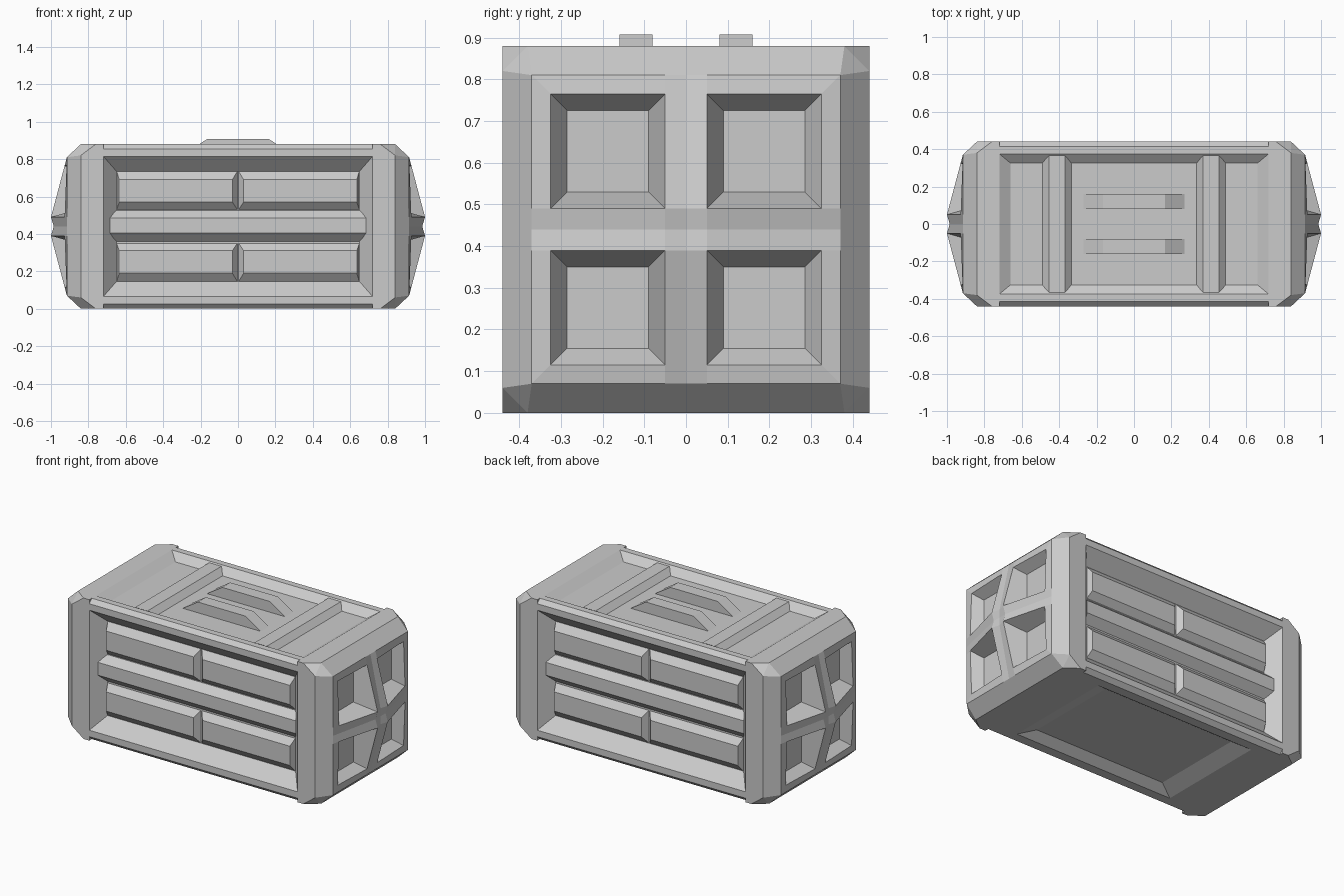
import bpy, bmesh
from mathutils import Vector

if "Cube" in bpy.data.objects:
    bpy.data.objects.remove(bpy.data.objects["Cube"])

CZ = 0.44  # height of the crate's centre line

# Each side maps (u, v, distance from centre) to world space
SIDES = {
    "front": lambda u, v, w: (u, -w, v + CZ),
    "back": lambda u, v, w: (u, w, v + CZ),
    "top": lambda u, v, w: (u, v, CZ + w),
    "bottom": lambda u, v, w: (u, v, CZ - w),
}


def make_object(name, bm):
    me = bpy.data.meshes.new(name)
    bm.to_mesh(me)
    bm.free()
    ob = bpy.data.objects.new(name, me)
    bpy.context.collection.objects.link(ob)
    return ob


def frustum(name, side, low, w0, high, w1):
    """Block between two rectangles (u0, u1, v0, v1) at depths w0 and w1."""
    bm = bmesh.new()
    rings = []
    for (u0, u1, v0, v1), w in ((low, w0), (high, w1)):
        corners = ((u0, v0), (u1, v0), (u1, v1), (u0, v1))
        rings.append([bm.verts.new(SIDES[side](u, v, w)) for u, v in corners])
    a, b = rings
    bm.faces.new(a)
    bm.faces.new(b)
    for i in range(4):
        j = (i + 1) % 4
        bm.faces.new((a[i], a[j], b[j], b[i]))
    bmesh.ops.recalc_face_normals(bm, faces=bm.faces)
    return make_object(name, bm)


def octagon(x, h, c):
    k = h - c
    pts = ((h, -k), (h, k), (k, h), (-k, h), (-h, k), (-h, -k), (-k, -h), (k, -h))
    return [Vector((x, y, z + CZ)) for y, z in pts]


# Core: long box with slim chamfers on its edges
bm = bmesh.new()
a, b = [[bm.verts.new(p) for p in octagon(x, 0.44, 0.025)] for x in (-0.74, 0.74)]
bm.faces.new(a)
bm.faces.new(b)
for i in range(8):
    j = (i + 1) % 8
    bm.faces.new((a[i], a[j], b[j], b[i]))
bmesh.ops.recalc_face_normals(bm, faces=bm.faces)
core = make_object("crate_core", bm)


# Sloped recesses in the core: rim and floor half sizes, floor depth
def recess(side, rim, floor, depth):
    k = (0.46 - depth) / (0.44 - depth)
    out = [f + (r - f) * k for r, f in zip(rim, floor)]
    box = lambda s: (-s[0], s[0], -s[1], s[1])
    cutter = frustum(side + "_recess_cutter", side, box(floor), depth, box(out), 0.46)
    cutter.hide_render = True
    cutter.hide_set(True)
    mod = core.modifiers.new(side + "_recess", "BOOLEAN")
    mod.object = cutter
    mod.solver = "EXACT"


recess("front", (0.72, 0.375), (0.65, 0.295), 0.36)
recess("back", (0.72, 0.375), (0.65, 0.295), 0.36)
recess("top", (0.72, 0.375), (0.66, 0.325), 0.40)
recess("bottom", (0.56, 0.355), (0.46, 0.30), 0.40)

# Long rail and four raised pads on front and back
for side in ("front", "back"):
    frustum(side + "_rail", side, (-0.65, 0.65, -0.085, 0.09), 0.355,
            (-0.685, 0.685, -0.035, 0.045), 0.405)
    for sx in (-1, 1):
        for sz in (-1, 1):
            us, ut = sorted((0, sx * 0.65)), sorted((sx * 0.03, sx * 0.635))
            vs, vt = sorted((sz * 0.085, sz * 0.30)), sorted((sz * 0.13, sz * 0.25))
            frustum(side + "_pad", side, (*us, *vs), 0.355, (*ut, *vt), 0.395)

# Cross straps and two handles on top
for s in (-1, 1):
    us, ut = sorted((s * 0.33, s * 0.495)), sorted((s * 0.37, s * 0.455))
    frustum("top_strap", "top", (*us, -0.325, 0.325), 0.395, (*ut, -0.365, 0.365), 0.435)
    vs = sorted((s * 0.08, s * 0.16))
    frustum("top_handle", "top", (-0.27, 0.27, *vs), 0.40, (-0.165, 0.165, *vs), 0.467)

# End cap: collar with cut corners, then a raised cross around four pockets
bm = bmesh.new()


def face(points, ref=None):
    """Add a face that points along ref, or away from the collar's middle."""
    f = bm.faces.new([bm.verts.new(p) for p in points])
    f.normal_update()
    ref = ref or f.calc_center_median() - Vector((0.75, 0, CZ))
    if f.normal.dot(ref) < 0:
        f.normal_flip()


RIGHT = Vector((1, 0, 0))
rings = [octagon(0.72, 0.44, 0), octagon(0.76, 0.44, 0),
         octagon(0.84, 0.44, 0.06), octagon(0.915, 0.37, 0)]
for r, s in zip(rings, rings[1:]):
    for i in range(8):
        j = (i + 1) % 8
        quad = []
        for p in (r[i], r[j], s[j], s[i]):
            if not any((p - q).length < 1e-5 for q in quad):
                quad.append(p)
        if len(quad) > 2:
            face(quad)
face(rings[0][::2], -RIGHT)


def on_end(y, z):
    """Point on the tented end surface."""
    x = 0.915 + 0.085 * min(1, (0.37 - abs(y)) / 0.32) * min(1, (0.37 - abs(z)) / 0.32)
    if abs(x - 1) < 1e-6 and (y == 0 or z == 0):
        x = 0.985
    return Vector((x, y, z + CZ))


g = (-0.37, -0.05, 0, 0.05, 0.37)
for i in range(4):
    for j in range(4):
        if i in (0, 3) and j in (0, 3):
            sy, sz = (1 if i else -1), (1 if j else -1)
            square = lambda lo, hi: [(sy * lo, sz * lo), (sy * hi, sz * lo),
                                     (sy * hi, sz * hi), (sy * lo, sz * hi)]
            outer = [on_end(*p) for p in square(0.05, 0.37)]
            rim = [on_end(*p) for p in square(0.05, 0.325)]
            floor = [Vector((0.86, y, z + CZ)) for y, z in square(0.09, 0.285)]
            for k in (1, 2):
                face((outer[k], outer[k + 1], rim[k + 1], rim[k]), RIGHT)
            for k in range(4):
                m = (k + 1) % 4
                face((rim[k], rim[m], floor[m], floor[k]), RIGHT)
            face(floor, RIGHT)
        else:
            face([on_end(g[i], g[j]), on_end(g[i + 1], g[j]),
                  on_end(g[i + 1], g[j + 1]), on_end(g[i], g[j + 1])], RIGHT)
bmesh.ops.remove_doubles(bm, verts=bm.verts, dist=1e-4)
cap = make_object("end_caps", bm)
cap.modifiers.new("mirror", "MIRROR").use_clip = False
